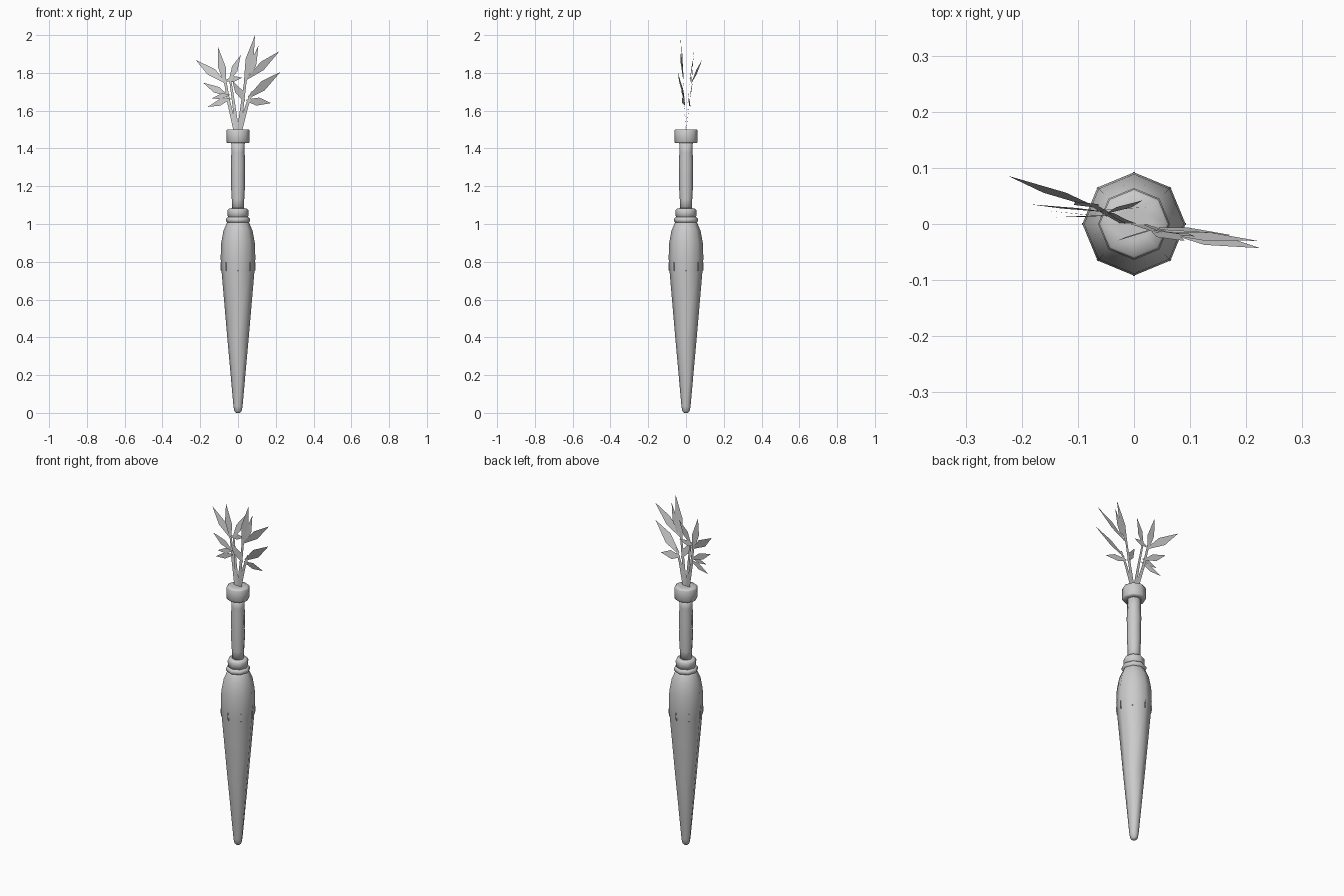
import bpy, bmesh, math
from mathutils import Vector

cube = bpy.data.objects.get("Cube")
if cube:
    bpy.data.objects.remove(cube, do_unlink=True)

# One plain grey material
grey = bpy.data.materials.new("plain_grey")
grey.use_nodes = True
COLOUR = (0.6, 0.6, 0.6, 1)
grey.diffuse_color = COLOUR
grey.node_tree.nodes["Principled BSDF"].inputs["Base Color"].default_value = COLOUR


def finish(bm, name, smooth):
    mesh = bpy.data.meshes.new(name)
    for face in bm.faces:
        face.smooth = smooth
    bm.to_mesh(mesh)
    bm.free()
    mesh.materials.append(grey)
    obj = bpy.data.objects.new(name, mesh)
    bpy.context.collection.objects.link(obj)
    return obj


def lathe(name, profile, sides=8):
    """Octagonal turned solid from (radius, height) pairs, bottom to top."""
    bm = bmesh.new()
    rings = []
    for r, z in profile:
        angles = [math.tau * i / sides for i in range(sides)]
        rings.append([bm.verts.new((r * math.cos(a), r * math.sin(a), z)) for a in angles])
    for low, high in zip(rings, rings[1:]):
        for i in range(sides):
            j = (i + 1) % sides
            bm.faces.new((low[i], low[j], high[j], high[i]))
    bm.faces.new(rings[0][::-1])
    bm.faces.new(rings[-1])
    return finish(bm, name, True)


# Tapered root body with its shoulder and collar
lathe("root_body", [(0.009, 0), (0.019, 0.009), (0.024, 0.035), (0.057, 0.4), (0.088, 0.76),
                    (0.092, 0.82), (0.089, 0.9), (0.077, 0.965), (0.062, 1.0), (0.056, 1.01)])
lathe("collar_ring", [(0.054, 1.005), (0.064, 1.015), (0.064, 1.027), (0.054, 1.037)])
lathe("collar", [(0.054, 1.03), (0.055, 1.072), (0.048, 1.082), (0.03, 1.084)])

# Grip and pommel
lathe("grip", [(0.032, 1.07), (0.033, 1.13), (0.037, 1.2), (0.036, 1.25),
               (0.038, 1.32), (0.035, 1.38), (0.036, 1.44)])
lathe("pommel", [(0.035, 1.428), (0.058, 1.428), (0.062, 1.434), (0.062, 1.494),
                 (0.058, 1.5), (0.03, 1.5)])

# Short creases around the widest part of the root
bm = bmesh.new()
for i in range(8):
    a = math.tau * i / 8
    out = Vector((math.cos(a), math.sin(a), 0))
    side = Vector((-out.y, out.x, 0)) * 0.002
    points = [out * 0.087 + Vector((0, 0, 0.75)), out * 0.0915 + Vector((0, 0, 0.755)),
              out * 0.0925 + Vector((0, 0, 0.795)), out * 0.087 + Vector((0, 0, 0.8))]
    left = [bm.verts.new(p + side) for p in points]
    right = [bm.verts.new(p - side) for p in points]
    bm.faces.new(left)
    bm.faces.new(right[::-1])
    for k in range(4):
        n = (k + 1) % 4
        bm.faces.new((left[n], left[k], right[k], right[n]))
finish(bm, "root_creases", False)


def stem(name, path, width):
    """Flat ribbon that narrows towards its tip."""
    bm = bmesh.new()
    rows = []
    for k, p in enumerate(path):
        p = Vector(p)
        d = Vector(path[min(k + 1, len(path) - 1)]) - Vector(path[max(k - 1, 0)])
        across = Vector((d.z, 0, -d.x)).normalized() * width * (0.5 - 0.12 * k)
        rows.append((bm.verts.new(p - across), bm.verts.new(p + across)))
    for (a, b), (c, d) in zip(rows, rows[1:]):
        bm.faces.new((a, b, d, c))
    finish(bm, name, False)


def leaf(name, base, tip, width, tilt):
    """Pointed kite-shaped blade lying close to an upright plane."""
    base, tip = Vector(base), Vector(tip)
    d = tip - base
    across = Vector((d.z, 0, -d.x)).normalized()
    across = (across + Vector((0, tilt, 0))).normalized() * width / 2
    bm = bmesh.new()
    points = [base - across * 0.2, base + across * 0.2, base + d * 0.42 + across,
              tip, base + d * 0.5 - across]
    bm.faces.new([bm.verts.new(p) for p in points])
    finish(bm, name, False)


# Stems fanning out of the pommel
stem("stem_tall", [(0.005, 0, 1.49), (0.025, -0.008, 1.65), (0.045, -0.015, 1.8)], 0.022)
stem("stem_left", [(0.01, 0, 1.49), (0.045, -0.01, 1.62), (0.075, -0.015, 1.7)], 0.022)
stem("stem_right", [(-0.012, 0, 1.49), (-0.05, 0.02, 1.65), (-0.075, 0.035, 1.8)], 0.022)
stem("stem_middle", [(-0.003, 0, 1.49), (-0.022, 0.008, 1.63), (-0.042, 0.02, 1.77)], 0.02)

# Leaves: base, tip, width, tilt
LEAVES = [
    ((0.035, -0.012, 1.74), (0.09, -0.03, 2.0), 0.046, 0.1),
    ((0.05, -0.015, 1.77), (0.22, -0.03, 1.915), 0.045, 0.3),
    ((0.065, -0.016, 1.78), (0.108, -0.022, 1.945), 0.03, 0.1),
    ((0.055, -0.012, 1.67), (0.225, -0.043, 1.805), 0.052, 0.4),
    ((0.045, -0.008, 1.655), (0.175, -0.02, 1.64), 0.046, 0.3),
    ((0.035, -0.008, 1.65), (-0.03, -0.03, 1.76), 0.04, 0.2),
    ((-0.07, 0.03, 1.75), (-0.225, 0.086, 1.87), 0.046, 0.1),
    ((-0.068, 0.03, 1.74), (-0.105, 0.04, 1.935), 0.042, 0.05),
    ((-0.045, 0.02, 1.76), (0.015, 0.042, 1.895), 0.036, 0.05),
    ((-0.055, 0.022, 1.68), (-0.185, 0.035, 1.748), 0.038, 0.05),
    ((-0.04, 0.012, 1.665), (-0.16, 0.024, 1.62), 0.034, 0.05),
    ((-0.045, 0.015, 1.685), (-0.14, 0.012, 1.665), 0.03, 0.05),
    ((-0.065, 0.024, 1.76), (0.022, 0.03, 1.775), 0.032, 0.05),
]
for number, (base, tip, width, tilt) in enumerate(LEAVES, 1):
    leaf(f"leaf_{number:02d}", base, tip, width, tilt)
